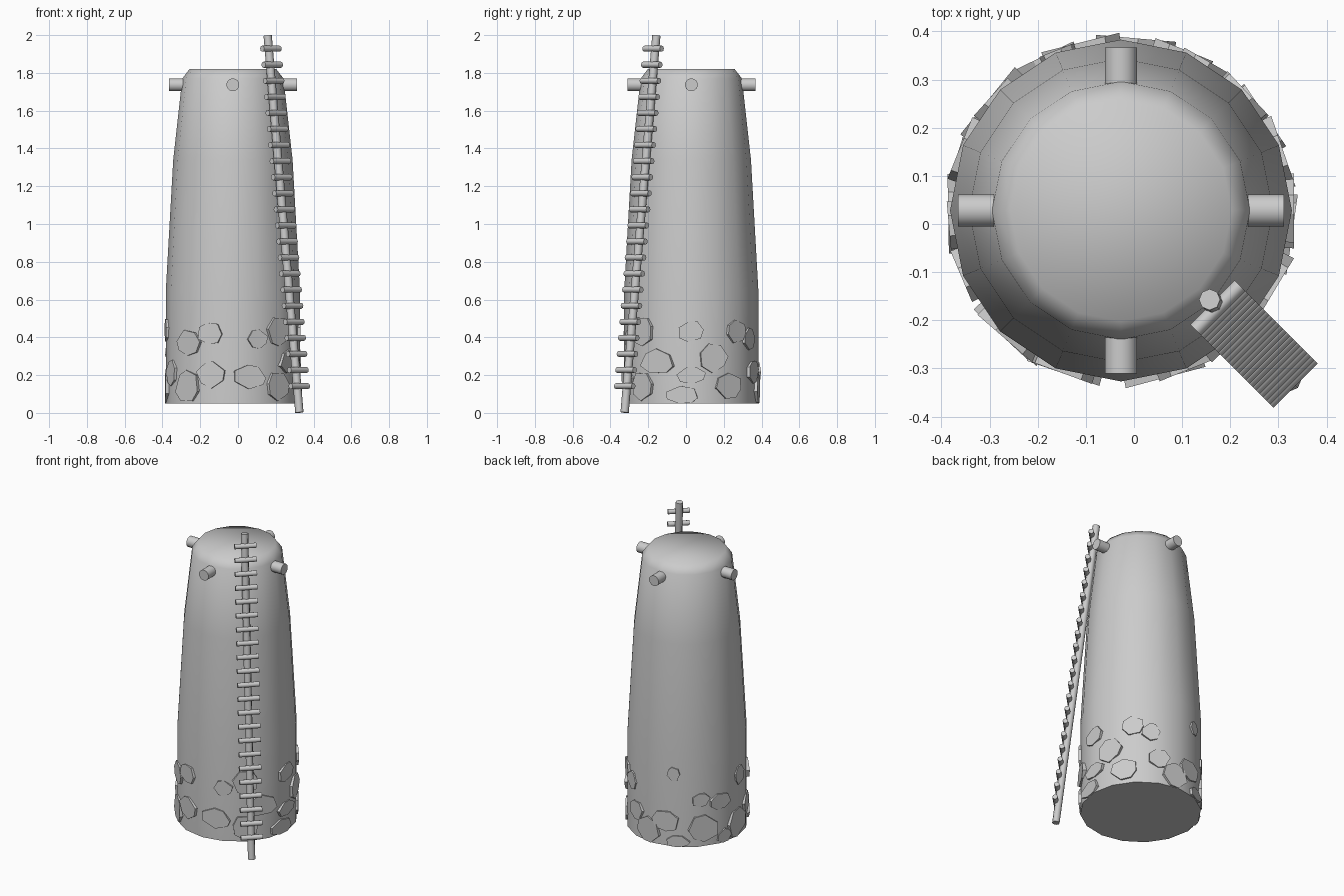
import bpy, bmesh, math, random
from mathutils import Vector, Matrix

if "Cube" in bpy.data.objects:
    bpy.data.objects.remove(bpy.data.objects["Cube"])

random.seed(4)
CX, CY = -0.027, 0.028          # tower axis


def finish(bm, name, smooth=None):
    bmesh.ops.recalc_face_normals(bm, faces=bm.faces)
    me = bpy.data.meshes.new(name)
    bm.to_mesh(me)
    bm.free()
    ob = bpy.data.objects.new(name, me)
    bpy.context.collection.objects.link(ob)
    if smooth:
        bpy.ops.object.select_all(action='DESELECT')
        ob.select_set(True)
        bpy.context.view_layer.objects.active = ob
        bpy.ops.object.shade_smooth_by_angle(angle=math.radians(smooth))
    return ob


def add_bar(bm, a, b, r, sides):
    a, b = Vector(a), Vector(b)
    d = b - a
    m = Matrix.Translation((a + b) / 2) @ d.to_track_quat('Z', 'Y').to_matrix().to_4x4()
    bmesh.ops.create_cone(bm, cap_ends=True, segments=sides, radius1=r, radius2=r,
                          depth=d.length, matrix=m)


def radial(az, r, z):
    return Vector((CX + r * math.cos(az), CY + r * math.sin(az), z))


# Tapered 16-sided tower body
bm = bmesh.new()
profile = [(0.355, 0.05), (0.355, 0.65), (0.316, 1.34), (0.268, 1.77), (0.23, 1.82)]
rings = [[bm.verts.new(radial(i * math.tau / 16, r, z)) for i in range(16)] for r, z in profile]
for lo, hi in zip(rings, rings[1:]):
    for i in range(16):
        j = (i + 1) % 16
        bm.faces.new((lo[i], lo[j], hi[j], hi[i]))
bm.faces.new(rings[0][::-1])
bm.faces.new(rings[-1])
finish(bm, "tower_body", 60)

# Four beam ends near the top
for i, side in enumerate(("right", "back", "left", "front")):
    bm = bmesh.new()
    az = i * math.pi / 2
    add_bar(bm, radial(az, 0.24, 1.737), radial(az, 0.339, 1.737), 0.034, 14)
    finish(bm, "beam_end_" + side, 40)

# Leaning ladder pole
bm = bmesh.new()
bottom, top = Vector((0.325, -0.325, 0.002)), Vector((0.157, -0.157, 1.998))
add_bar(bm, bottom, top, 0.022, 8)
finish(bm, "ladder_pole", 50)

# Rungs fixed to the outer side of the pole
bm = bmesh.new()
along = Vector((1, 1, 0)).normalized()
out = Vector((1, -1, 0)).normalized()
for i in range(22):
    z = 0.14 + i * (1.93 - 0.14) / 21
    c = bottom.lerp(top, z / 2) + out * 0.016
    add_bar(bm, c - along * 0.065, c + along * 0.065, 0.016, 8)
finish(bm, "ladder_rungs", 50)

# Flat irregular stones around the base: (azimuth, height, width, tallness)
stones = [
    (229, .37, .16, .14), (250, .42, .14, .12), (292, .39, .11, .10), (313, .43, .16, .16),
    (203, .21, .12, .14), (227, .14, .17, .16), (251, .205, .16, .14), (285, .19, .18, .13),
    (313, .14, .16, .16), (185, .44, .10, .12), (181, .14, .17, .18), (0, .43, .14, .12),
    (43, .43, .13, .12), (60, .39, .11, .12), (329, .27, .20, .13), (19, .29, .16, .15),
    (0, .20, .16, .09), (352, .09, .18, .10), (34, .14, .165, .14), (68, .22, .13, .12),
    (85, .13, .16, .17), (112, .52, .08, .09), (138, .35, .11, .09), (158, .32, .14, .11),
    (104, .21, .17, .13), (141, .17, .19, .17), (116, .085, .14, .08), (163, .09, .10, .09),
]
bm = bmesh.new()
for deg, z, w, h in stones:
    az = math.radians(deg)
    tangent = Vector((-math.sin(az), math.cos(az), 0))
    outer, inner = [], []
    turn = random.uniform(0, 0.9)
    for k in range(7):
        a = turn + (k + random.uniform(-0.2, 0.2)) * math.tau / 7
        s = random.uniform(0.93, 1.08)
        t = tangent * (math.cos(a) * s * w / 2)
        zz = max(0.05, z + math.sin(a) * s * h / 2)
        outer.append(bm.verts.new(radial(az, 0.359, zz) + t))
        inner.append(bm.verts.new(radial(az, 0.335, zz) + t * 0.98))
    bm.faces.new(outer)
    bm.faces.new(inner[::-1])
    for k in range(7):
        j = (k + 1) % 7
        bm.faces.new((outer[k], inner[k], inner[j], outer[j]))
finish(bm, "base_stones")
